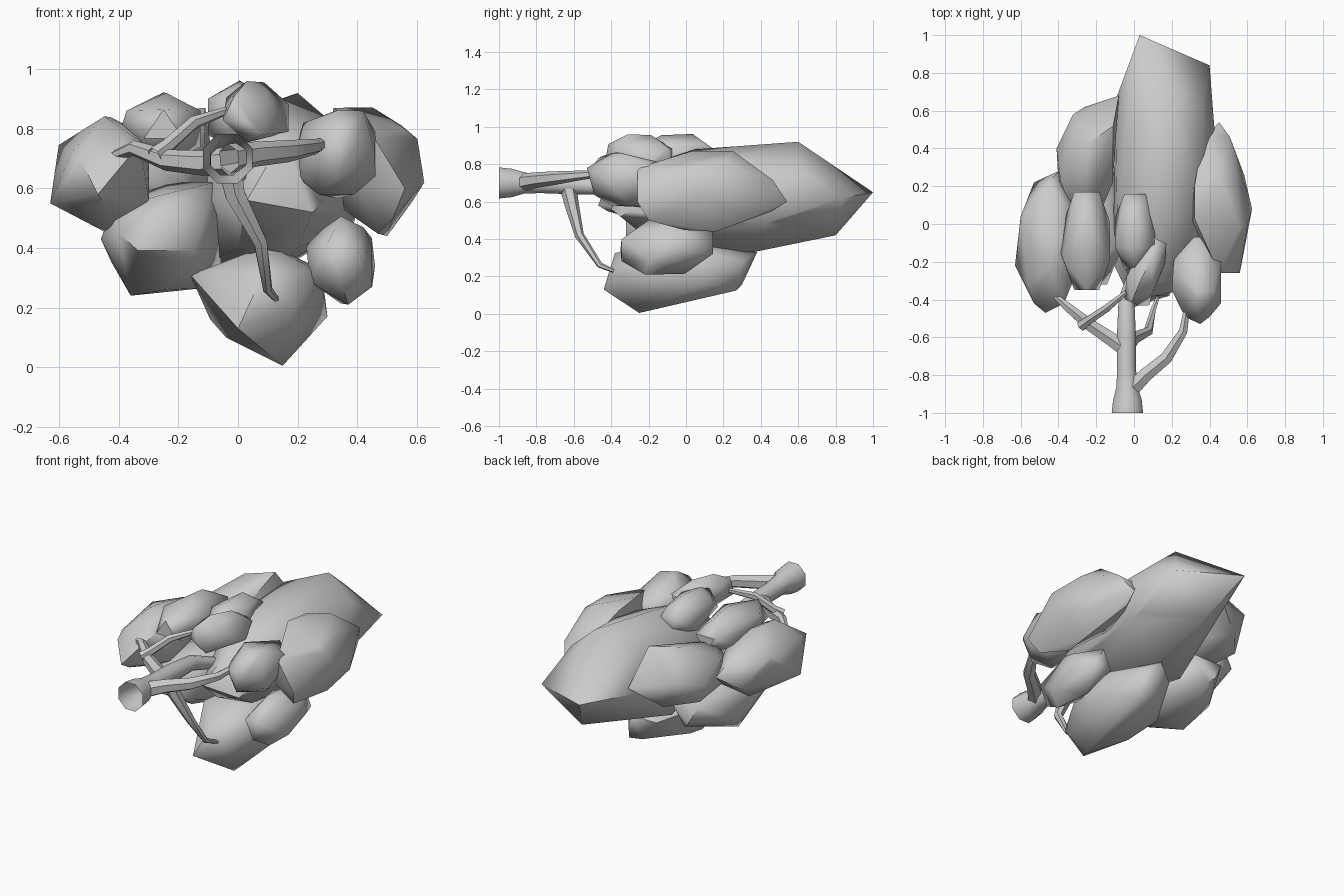
import bpy, bmesh, math
from mathutils import Vector, Matrix


def make_object(name, bm, angle):
    bmesh.ops.recalc_face_normals(bm, faces=bm.faces[:])
    me = bpy.data.meshes.new(name)
    bm.to_mesh(me)
    bm.free()
    obj = bpy.data.objects.new(name, me)
    bpy.context.collection.objects.link(obj)
    bpy.ops.object.select_all(action='DESELECT')
    obj.select_set(True)
    bpy.context.view_layer.objects.active = obj
    bpy.ops.object.shade_smooth_by_angle(angle=math.radians(angle))


def leaf_clump(name, centre, half, corners=(), yaw=0, spin=90):
    """Faceted clump: long icosahedron with end triangles facing +-y, hulled with jutting corners."""
    bm = bmesh.new()
    turn = Matrix.Rotation(math.radians(yaw), 3, 'Z')
    for y, r, offset in ((-1, .56, 0), (-.38, 1.06, 60), (.38, 1.06, 0), (1, .56, 60)):
        for k in range(3):
            a = math.radians(spin + offset + 120 * k)
            p = Vector((r * math.cos(a) * half[0], y * half[1], r * math.sin(a) * half[2]))
            bm.verts.new(Vector(centre) + turn @ p)
    for c in corners:
        bm.verts.new(c)
    bmesh.ops.convex_hull(bm, input=bm.verts[:])
    loose = [v for v in bm.verts if not v.link_faces]
    bmesh.ops.delete(bm, geom=loose, context='VERTS')
    make_object(name, bm, 55)


def limb(name, path, sides=6, capped=True):
    """Tapered tube through (x, y, z, radius) points."""
    bm = bmesh.new()
    pts = [Vector(p[:3]) for p in path]
    rings = []
    for i, p in enumerate(pts):
        d = (pts[min(i + 1, len(pts) - 1)] - pts[max(i - 1, 0)]).normalized()
        u = d.cross(Vector((0, 0, 1)) if abs(d.z) < 0.8 else Vector((0, 1, 0))).normalized()
        w = u.cross(d)
        r = path[i][3]
        rings.append([bm.verts.new(p + r * (math.cos(a) * u + math.sin(a) * w))
                      for a in (2 * math.pi * (k + 0.5) / sides for k in range(sides))])
    for a, b in zip(rings, rings[1:]):
        for k in range(sides):
            n = (k + 1) % sides
            bm.faces.new((a[k], a[n], b[n], b[k]))
    if capped:
        bm.faces.new(rings[-1])
    make_object(name, bm, 50)


# Trunk, lying along y with an open flared base
limb("trunk", [(-.035, -1, .70, .09), (-.035, -.93, .70, .082), (-.037, -.86, .70, .06),
               (-.04, -.76, .695, .054), (-.04, -.6, .69, .055), (-.04, -.4, .68, .045),
               (.02, -.2, .62, .03)], 8, False)

# Branches
limb("right_branch", [(-.03, -.89, .70, .05), (.06, -.8, .715, .042), (.17, -.71, .725, .037),
                      (.26, -.57, .74, .026), (.285, -.42, .755, .016)])
limb("left_branch", [(-.03, -.67, .69, .05), (-.12, -.61, .685, .042), (-.24, -.53, .695, .036),
                     (-.35, -.44, .735, .026), (-.43, -.37, .705, .014)])
limb("upper_branch", [(-.28, -.54, .71, .03), (-.24, -.51, .74, .025), (-.15, -.45, .82, .023),
                      (-.04, -.36, .86, .014)])
limb("lower_branch", [(-.03, -.63, .68, .045), (-.01, -.61, .58, .038), (.075, -.57, .42, .025),
                      (.1, -.46, .26, .016), (.14, -.35, .215, .008)])

# Foliage clumps
leaf_clump("crown_clump", (.15, .22, .62), (.26, .52, .26),
           [(.03, 1, .65), (.40, .84, .62), (.2, .6, .92), (.15, .8, .42), (.43, .45, .66),
            (.15, .36, .33), (-.1, .28, .35), (.1, .05, .88), (-.1, .65, .62),
            (-.11, -.1, .56), (.25, -.35, .52), (.03, -.4, .56), (.2, -.15, .4), (0, -.2, .4),
            (.36, .6, .78), (-.03, .5, .84), (.38, .5, .5)])
leaf_clump("left_clump", (-.45, -.1, .65), (.165, .32, .18),
           [(-.63, -.22, .55), (-.6, .04, .72), (-.4, .28, .66), (-.47, -.47, .58),
            (-.43, -.1, .84), (-.42, -.05, .44), (-.33, -.32, .76), (-.56, -.33, .72),
            (-.31, -.1, .78)], spin=-90)
leaf_clump("lower_left_clump", (-.24, .02, .44), (.2, .34, .17),
           [(-.36, .0, .24), (-.4, -.3, .45), (-.12, .05, .265), (-.46, -.05, .43),
            (-.28, .38, .38), (-.25, -.26, .58), (-.08, -.1, .62)])
leaf_clump("back_left_clump", (-.25, .32, .66), (.15, .26, .19),
           [(-.26, .62, .65), (-.08, .68, .66), (-.41, .4, .66), (-.4, .22, .6), (-.11, .52, .87),
            (-.32, .3, .8), (-.3, .05, .68)])
leaf_clump("right_clump", (.46, .12, .66), (.145, .34, .2),
           [(.625, .08, .62), (.55, .2, .81), (.45, .54, .6), (.56, -.26, .6), (.32, .03, .87),
            (.5, .16, .44), (.45, -.26, .78), (.3, .0, .7), (.32, .2, .85), (.56, -.02, .8),
            (.52, -.2, .5)], 4)
leaf_clump("front_right_clump", (.335, -.28, .715), (.137, .21, .14),
           [(.35, -.53, .78), (.46, -.42, .72), (.33, -.4, .86), (.27, -.4, .58), (.2, -.35, .74),
            (.42, -.35, .86), (.39, -.3, .58), (.22, -.25, .82), (.22, -.35, .62)], spin=-90)
leaf_clump("lower_right_clump", (.345, -.1, .36), (.113, .245, .138),
           [(.37, -.22, .21), (.33, -.35, .35), (.345, -.1, .5), (.46, .0, .34),
            (.45, -.15, .27), (.24, -.1, .31), (.23, -.1, .4), (.42, -.1, .47)], spin=-90)
leaf_clump("bottom_clump", (.09, -.04, .24), (.2, .34, .15),
           [(.15, -.25, .005), (.0, -.44, .13), (-.16, -.1, .31), (.3, .1, .17), (.2, .27, .125),
            (.12, .38, .33), (.1, -.1, .41), (-.04, -.1, .1), (.02, -.27, .25), (.28, .1, .33)])
leaf_clump("top_clump", (.005, -.04, .84), (.115, .2, .115), [(0, -.13, .955), (.06, .1, .91)])
leaf_clump("top_front_clump", (.06, -.25, .855), (.085, .18, .095),
           [(.03, -.31, .96), (.17, -.17, .79), (.08, -.43, .78)], -24)
leaf_clump("top_left_clump", (-.25, -.09, .8), (.135, .26, .115),
           [(-.24, -.1, .92), (-.28, -.35, .77), (-.39, -.15, .81)])
